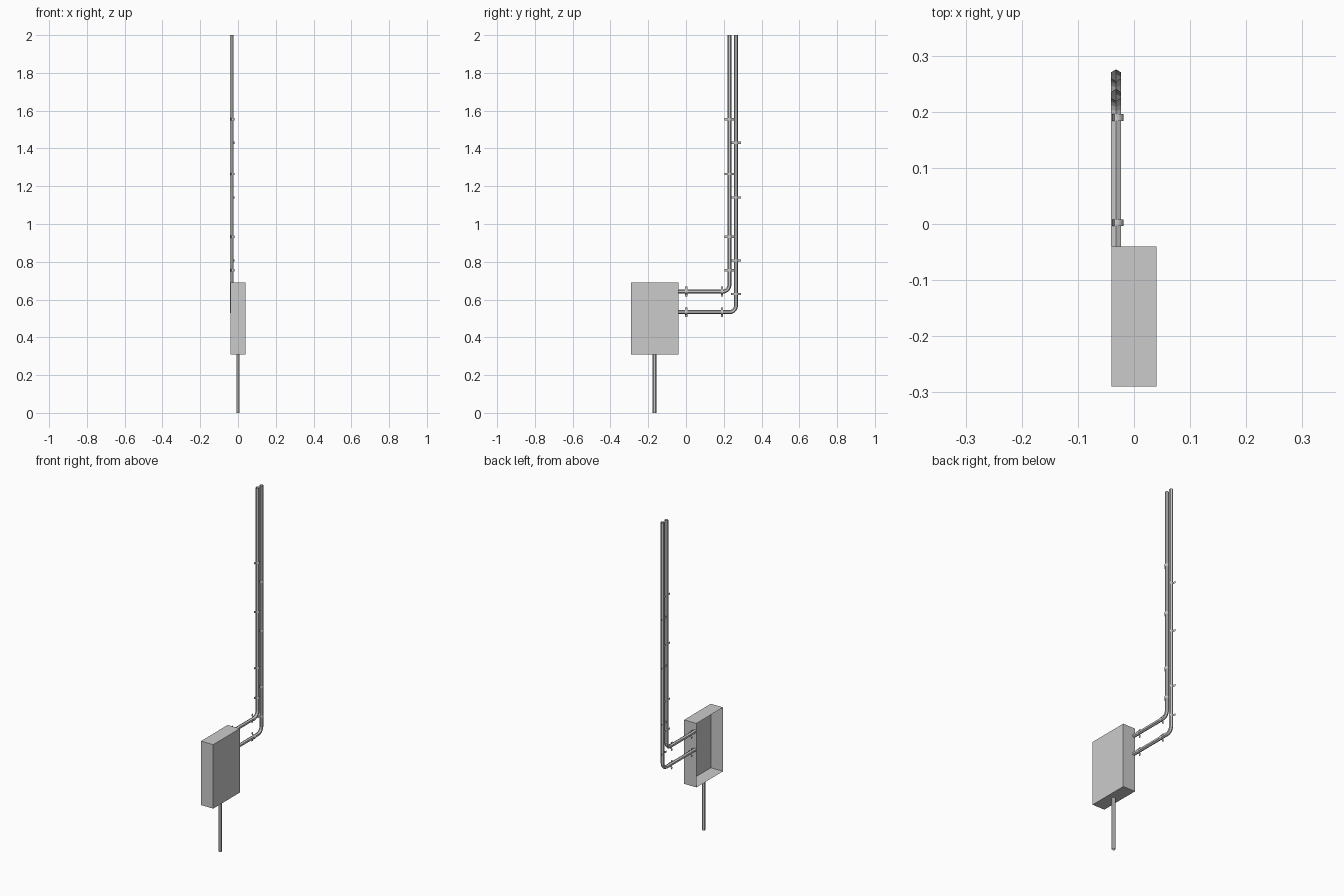
import bpy
from math import sin, cos, pi, radians
from mathutils import Vector

if "Cube" in bpy.data.objects:
    bpy.data.objects.remove(bpy.data.objects["Cube"])

PIPE_R = 0.0105   # hexagonal pipe, points in the bend plane
PIPE_X = -0.032
WALL_X = -0.04


def make(name, verts, faces):
    me = bpy.data.meshes.new(name)
    me.from_pydata(verts, [], faces)
    me.update()
    ob = bpy.data.objects.new(name, me)
    bpy.context.collection.objects.link(ob)
    return ob


def pipe(name, x, path):
    """Hexagonal tube along a list of (y, z, direction angle) stations."""
    verts, faces = [], []
    for y, z, t in path:
        n = Vector((0, sin(t), -cos(t)))
        for k in range(6):
            a = k * pi / 3
            verts.append(Vector((x, y, z)) + PIPE_R * (cos(a) * n + sin(a) * Vector((1, 0, 0))))
    for i in range(len(path) - 1):
        for k in range(6):
            m = (k + 1) % 6
            faces.append((i * 6 + k, i * 6 + m, i * 6 + 6 + m, i * 6 + 6 + k))
    return make(name, verts, faces)


def bent_pipe(name, y_up, z_low, bend=0.036, steps=5):
    path = [(-0.04, z_low, 0)]
    for i in range(steps + 1):
        t = pi / 2 * i / steps
        path.append((y_up - bend + bend * sin(t), z_low + bend - bend * cos(t), t))
    path.append((y_up, 2.0, pi / 2))
    return pipe(name, PIPE_X, path)


def clip(name, y, z, vertical):
    """Saddle strap: two feet on the wall and an arch over the pipe."""
    r, half = 0.0115, 0.006
    prof = [(-0.026, WALL_X + 0.001), (-0.018, WALL_X + 0.001), (-0.0145, WALL_X + 0.003)]
    for i in range(11):
        a = radians(200 - 22 * i)
        prof.append((r * cos(a), PIPE_X + 0.0015 + r * sin(a)))
    prof += [(-u, x) for u, x in reversed(prof[:3])]
    verts, faces = [], []
    for u, x in prof:
        for w in (-half, half):
            verts.append((x, y + u, z + w) if vertical else (x, y + w, z + u))
    for i in range(len(prof) - 1):
        faces.append((2 * i, 2 * i + 1, 2 * i + 3, 2 * i + 2))
    return make(name, verts, faces)


# Box, open towards the wall (-x)
X, Y0, Y1, Z0, Z1 = 0.04, -0.29, -0.04, 0.31, 0.69
box = [(x, y, z) for x in (-X, X) for y in (Y0, Y1) for z in (Z0, Z1)]
make("box_cover", box, [(4, 6, 7, 5), (0, 4, 5, 1), (2, 3, 7, 6), (0, 2, 6, 4), (1, 5, 7, 3)])

# Pipe into the ground
pipe("ground_pipe", 0.0, [(-0.167, 0, pi / 2), (-0.167, Z0, pi / 2)])

# Two bent conduits with their wall clips
runs = [("upper", 0.23, 0.642, (0.755, 0.932, 1.265, 1.555)),
        ("lower", 0.265, 0.533, (0.63, 0.807, 1.14, 1.43))]
for label, y_up, z_low, heights in runs:
    bent_pipe(label + "_conduit", y_up, z_low)
    for z in heights:
        clip(label + "_vertical_clip", y_up, z, True)
    for y in (0.002, 0.19):
        clip(label + "_horizontal_clip", y, z_low, False)
